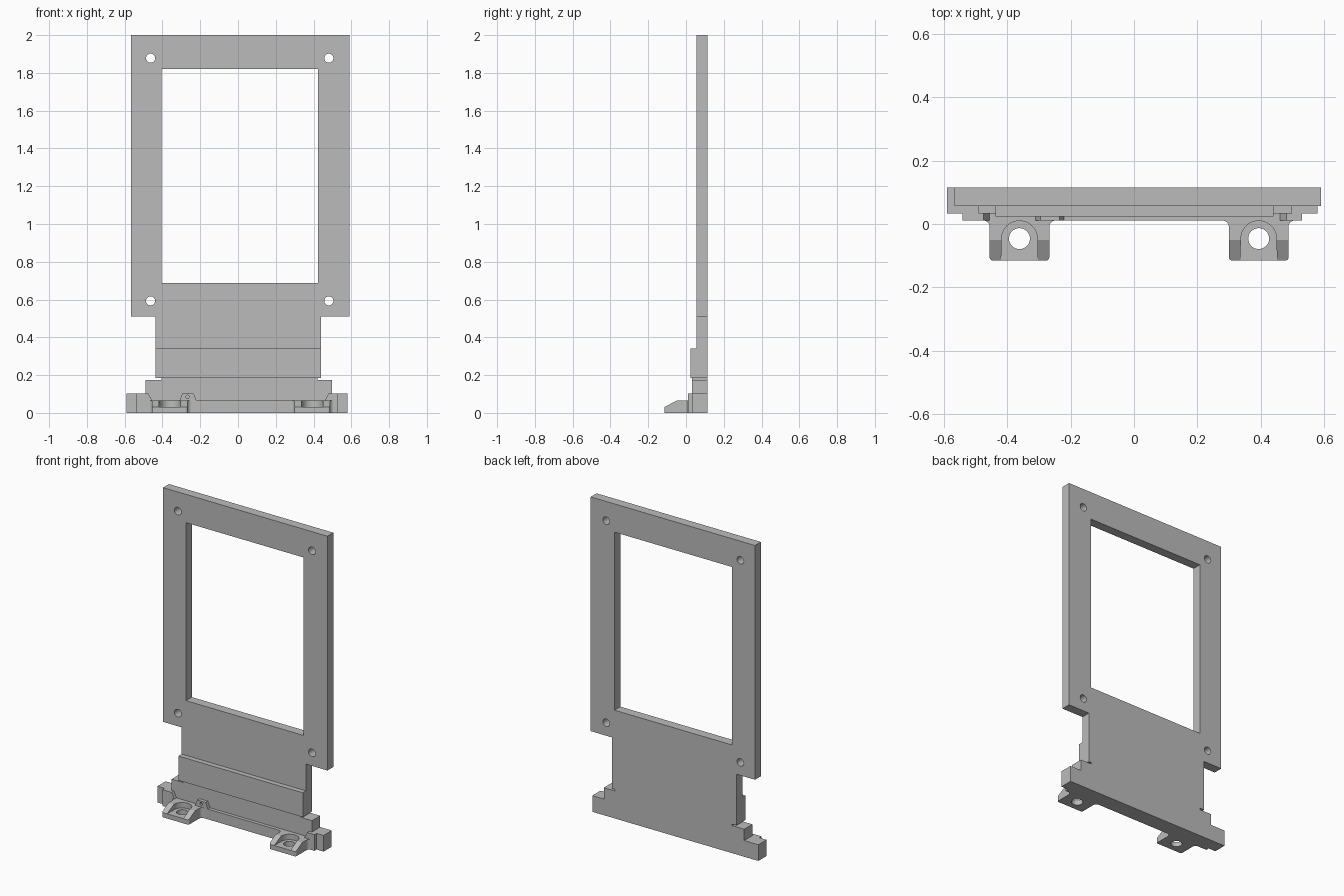
import bpy, bmesh, math
from mathutils import Vector

if "Cube" in bpy.data.objects:
    bpy.data.objects.remove(bpy.data.objects["Cube"])

grey = bpy.data.materials.new("plain grey")
grey.use_nodes = True
COLOUR = (0.5, 0.5, 0.5, 1)
grey.diffuse_color = COLOUR
grey.node_tree.nodes["Principled BSDF"].inputs["Base Color"].default_value = COLOUR

# Where a 2D outline (u, v) at depth d lands, for each extrusion axis
PLACE = {
    "x": lambda u, v, d: Vector((d, u, v)),
    "y": lambda u, v, d: Vector((u, d, v)),
    "z": lambda u, v, d: Vector((u, v, d)),
}


def prism(name, outline, axis, lo, hi):
    """Extrude a flat outline along an axis from lo to hi."""
    bm = bmesh.new()
    face = bm.faces.new([bm.verts.new(PLACE[axis](u, v, lo)) for u, v in outline])
    step = PLACE[axis](0, 0, hi - lo)
    new = bmesh.ops.extrude_face_region(bm, geom=[face], use_keep_orig=True)["geom"]
    bmesh.ops.translate(bm, vec=step, verts=[g for g in new if isinstance(g, bmesh.types.BMVert)])
    bmesh.ops.recalc_face_normals(bm, faces=bm.faces)
    mesh = bpy.data.meshes.new(name)
    bm.to_mesh(mesh)
    bm.free()
    mesh.materials.append(grey)
    obj = bpy.data.objects.new(name, mesh)
    bpy.context.collection.objects.link(obj)
    return obj


def box(x0, x1, z0, z1):
    return [(x0, z0), (x1, z0), (x1, z1), (x0, z1)]


def arc(cx, cy, r, start=0, end=360, n=32):
    count = n if end - start == 360 else n + 1
    angles = [math.radians(start + (end - start) * i / n) for i in range(count)]
    return [(cx + r * math.cos(a), cy + r * math.sin(a)) for a in angles]


def cut(obj, *cutters):
    """Subtract each cutter from the part, then discard the cutters."""
    for c in cutters:
        mod = obj.modifiers.new("cut", "BOOLEAN")
        mod.operation, mod.solver, mod.object = "DIFFERENCE", "EXACT", c
    bpy.context.view_layer.update()
    result = obj.evaluated_get(bpy.context.evaluated_depsgraph_get())
    mesh = bpy.data.meshes.new_from_object(result)
    obj.modifiers.clear()
    obj.data = mesh
    for c in cutters:
        bpy.data.objects.remove(c)


BACK, PLATE, LEDGE, SLAB, FRONT = 0.115, 0.056, 0.033, 0.024, 0.011
NECK = (-0.436, 0.439)

# Stepped foot, shared by the back plate and the ledge in front of it;
# thin slits separate the ledge from the neck at both ends
foot_left = [(-0.59, 0), (-0.59, 0.103), (-0.49, 0.103), (-0.49, 0.175),
             (-0.405, 0.175), (-0.405, 0.185), (NECK[0], 0.185)]
foot_right = [(NECK[1], 0.185), (0.42, 0.185), (0.42, 0.175), (0.498, 0.175),
              (0.498, 0.103), (0.579, 0.103), (0.579, 0)]

# Back plate with window and screw holes
frame = [(NECK[0], 0.51), (-0.566, 0.51), (-0.566, 2), (0.59, 2), (0.59, 0.51), (NECK[1], 0.51)]
plate = prism("frame_plate", foot_left + frame + foot_right, "y", PLATE, BACK)
holes = [prism("hole", arc(x, z, 0.024), "y", 0, 0.2) for x in (-0.463, 0.481) for z in (0.593, 1.878)]
cut(plate, prism("window", box(-0.405, 0.423, 0.688, 1.82), "y", 0, 0.2), *holes)

# Ledge layer and the thicker neck slab
prism("ledge", foot_left + [(NECK[0], 0.34), (NECK[1], 0.34)] + foot_right, "y", LEDGE, PLATE)
prism("neck_slab", box(*NECK, 0.185, 0.34), "y", SLAB, LEDGE)

# Front rail with raised ends and a small raised tab
rail = prism("front_rail", [
    (-0.54, 0), (-0.54, 0.103), (-0.475, 0.103), (-0.455, 0.065), (-0.31, 0.065),
    (-0.295, 0.103), (-0.235, 0.103), (-0.22, 0.065), (0.46, 0.065), (0.48, 0.103),
    (0.53, 0.103), (0.53, 0)], "y", FRONT, LEDGE)
cut(rail, prism("tab_hole", arc(-0.267, 0.085, 0.009, n=16), "y", 0, 0.025))

# Mounting lugs: sloped side walls around a U pocket with a bolt hole
HALF, POCKET, BOLT_Y = 0.094, 0.06, -0.046
for side, cx in (("right", -0.361), ("left", 0.393)):
    lug = prism(side + "_lug", [(FRONT, 0), (-0.115, 0), (-0.115, 0.03), (-0.05, 0.065), (FRONT, 0.065)],
                "x", cx - HALF, cx + HALF)
    bm = bmesh.new()
    bm.from_mesh(lug.data)
    corners = [e for e in bm.edges if all(v.co.y < -0.114 for v in e.verts)
               and abs(e.verts[0].co.x - e.verts[1].co.x) < 0.001]
    bmesh.ops.bevel(bm, geom=corners, offset=0.01, segments=4, affect="EDGES", profile=0.5)
    bm.to_mesh(lug.data)
    bm.free()
    u_shape = arc(cx, BOLT_Y, POCKET - 0.004, 0, 180, 24) + [(cx - POCKET, -0.2), (cx + POCKET, -0.2)]
    cut(lug, prism("pocket", u_shape, "z", 0.03, 0.2),
        prism("bolt_hole", arc(cx, BOLT_Y, 0.033), "z", -0.1, 0.2))
    # Curved fillets where the lug meets the rail
    for s in (-1, 1):
        x = cx + s * HALF
        curve = [(x + s * 0.02 + s * px, FRONT - 0.02 + py) for px, py in arc(0, 0, 0.02, 90, 180, 6)]
        if s < 0:
            curve = [(x - 0.02 - px, FRONT - 0.02 + py) for px, py in arc(0, 0, 0.02, 90, 180, 6)]
        prism(side + "_lug_fillet", curve + [(x, FRONT)], "z", 0, 0.065)
